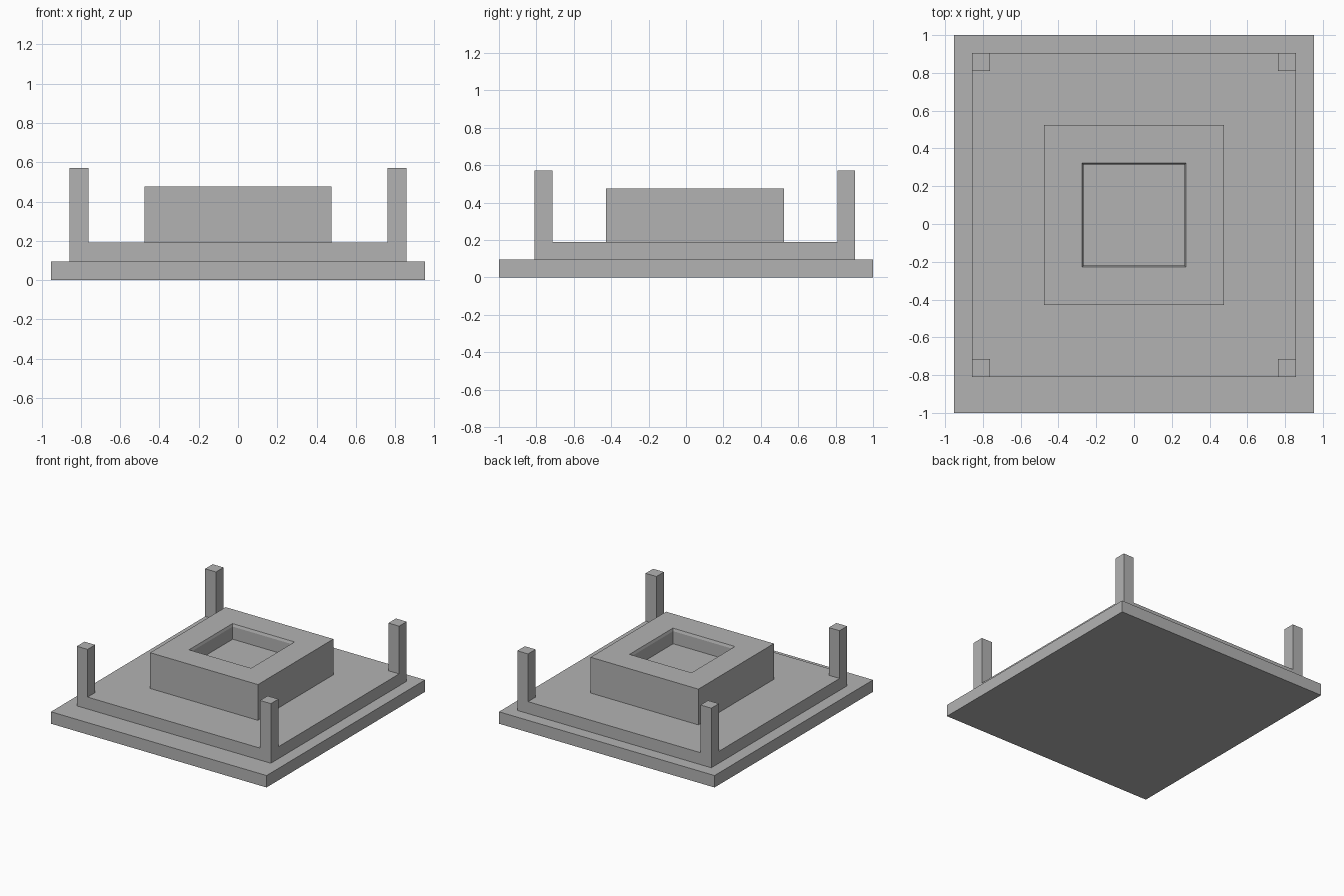
import bpy, bmesh
from mathutils import Vector

default = bpy.data.objects.get("Cube")
if default:
    bpy.data.objects.remove(default, do_unlink=True)

U = 2 / 21      # one module of the design
CY = U / 2      # the upper tiers sit slightly towards the back

stone = bpy.data.materials.new("grey stone")
stone.use_nodes = True
GREY = (0.45, 0.45, 0.45, 1)
stone.diffuse_color = GREY
stone.node_tree.nodes["Principled BSDF"].inputs["Base Color"].default_value = GREY


def add_object(name, bm):
    bmesh.ops.recalc_face_normals(bm, faces=bm.faces)
    mesh = bpy.data.meshes.new(name)
    bm.to_mesh(mesh)
    bm.free()
    mesh.materials.append(stone)
    obj = bpy.data.objects.new(name, mesh)
    bpy.context.collection.objects.link(obj)
    return obj


def box_mesh(x, y, width, depth, bottom, top):
    bm = bmesh.new()
    bmesh.ops.create_cube(bm, size=1)
    bmesh.ops.scale(bm, vec=Vector((width, depth, top - bottom)), verts=bm.verts)
    bmesh.ops.translate(bm, vec=Vector((x, y, (bottom + top) / 2)), verts=bm.verts)
    return bm


# Stepped base
add_object("base_plate", box_mesh(0, 0, 20 * U, 21 * U, 0, U))
add_object("platform", box_mesh(0, CY, 18 * U, 18 * U, U, 2 * U))

# Corner posts
for side, sx in (("right", -1), ("left", 1)):
    for end, sy in (("front", -1), ("back", 1)):
        add_object(f"{end}_{side}_post",
                   box_mesh(sx * 8.5 * U, CY + sy * 8.5 * U, U, U, 2 * U, 6 * U))

# Central block with a square pocket sunk into its top
bm = box_mesh(0, CY, 10 * U, 10 * U, 2 * U, 5 * U)
top = max(bm.faces, key=lambda f: f.calc_center_median().z)
bmesh.ops.inset_region(bm, faces=[top], thickness=3 * U)


def sink(inset, drop):
    bmesh.ops.inset_region(bm, faces=[top], thickness=inset)
    bmesh.ops.translate(bm, vec=Vector((0, 0, -drop)), verts=top.verts)


sink(0.01, 0.02)     # sloped rim
sink(0.0005, 0.1)    # walls and floor
add_object("central_block", bm)
